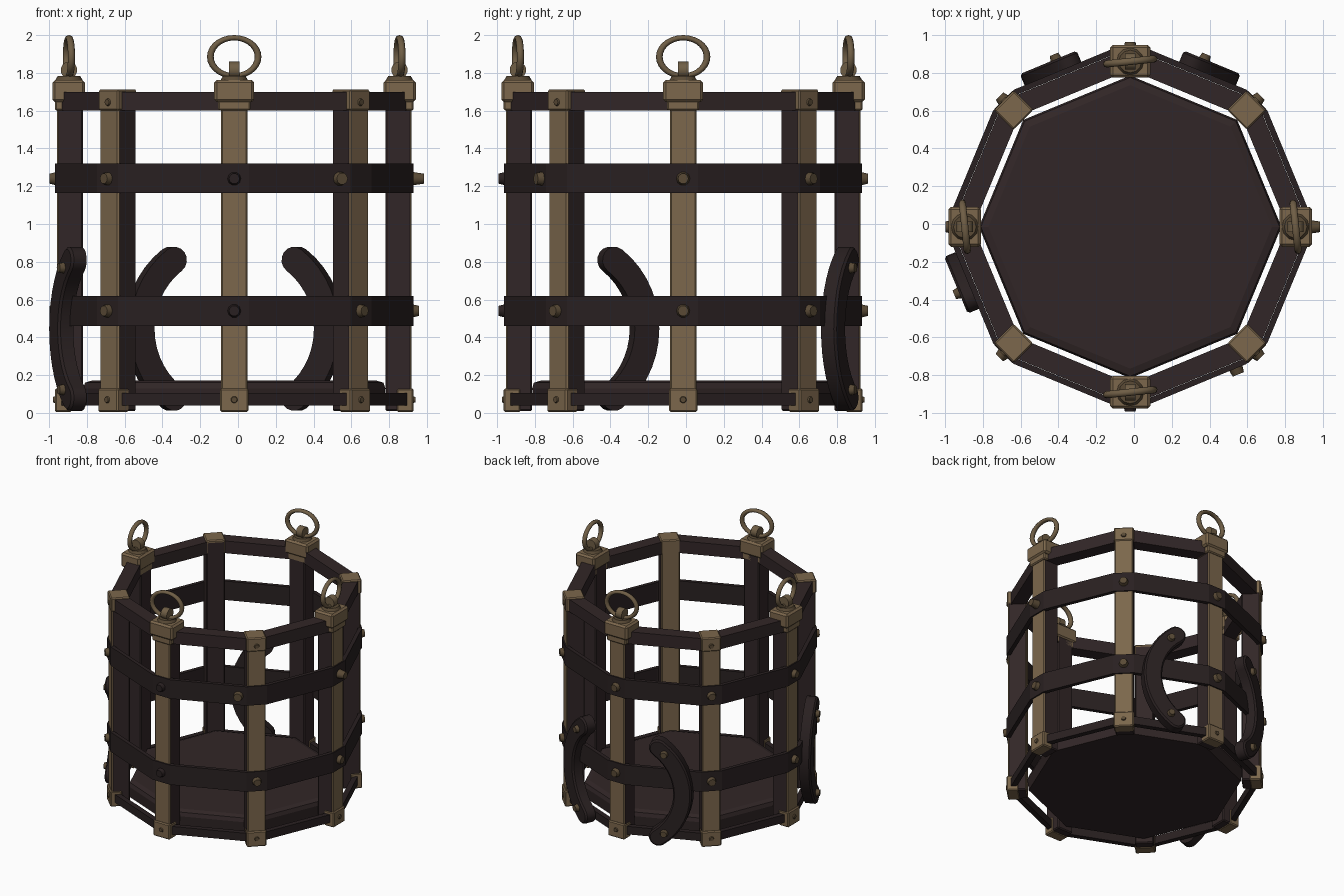
import bpy, bmesh, math
from mathutils import Matrix, Vector

if "Cube" in bpy.data.objects:
    bpy.data.objects.remove(bpy.data.objects["Cube"])

CENTRE = Matrix.Translation((-0.02, -0.015, 0))
POSTS = [k * math.pi / 4 for k in range(8)]


def material(name, rgb):
    m = bpy.data.materials.new(name)
    m.use_nodes = True
    m.diffuse_color = (*rgb, 1)
    m.node_tree.nodes["Principled BSDF"].inputs["Base Color"].default_value = (*rgb, 1)
    return m


BRASS = material("aged brass", (0.2, 0.135, 0.072))
BRONZE = material("dark bronze", (0.1, 0.068, 0.036))
RING = material("ring brass", (0.16, 0.112, 0.06))
IRON = material("dark iron", (0.022, 0.0145, 0.0148))
WOOD = material("dark wood", (0.031, 0.0195, 0.02))


def frame(angle):
    """Local frame of one side: x points outward, y along the side."""
    return CENTRE @ Matrix.Rotation(angle, 4, 'Z')


def finish(name, bm, mats, matrix, smooth=False, rule=None):
    bmesh.ops.recalc_face_normals(bm, faces=bm.faces)
    if rule:
        for f in bm.faces:
            f.material_index = rule(f)
    me = bpy.data.meshes.new(name)
    bm.to_mesh(me)
    bm.free()
    for m in mats:
        me.materials.append(m)
    ob = bpy.data.objects.new(name, me)
    bpy.context.collection.objects.link(ob)
    ob.matrix_world = matrix
    if smooth:
        bpy.ops.object.select_all(action='DESELECT')
        ob.select_set(True)
        bpy.context.view_layer.objects.active = ob
        bpy.ops.object.shade_smooth_by_angle(angle=math.radians(40))
    return ob


def box(name, x, width, z, mats, matrix, bevel=0.008, rule=None):
    bm = bmesh.new()
    size = (x[1] - x[0], width, z[1] - z[0])
    mid = Vector(((x[0] + x[1]) / 2, 0, (z[0] + z[1]) / 2))
    bmesh.ops.create_cube(bm, size=1, matrix=Matrix.Translation(mid) @ Matrix.Diagonal((*size, 1)))
    bmesh.ops.bevel(bm, geom=bm.edges[:], offset=bevel, segments=1, affect='EDGES')
    return finish(name, bm, mats, matrix, rule=rule)


def bolt(name, matrix, x, y, z, r, height, mat=BRONZE):
    """Rivet head pointing outward along local x."""
    bm = bmesh.new()
    turn = Matrix.Translation((x, y, z)) @ Matrix.Rotation(math.pi / 2, 4, 'Y')
    bmesh.ops.create_cone(bm, cap_ends=True, segments=10, radius1=r, radius2=r * 0.75,
                          depth=height, matrix=turn)
    finish(name, bm, [mat], matrix, smooth=True)


def hoop(name, outer, inner, z0, z1, flat, mat):
    """Eight-sided hoop whose corners are cut flat where it crosses the posts."""
    bm = bmesh.new()
    loops = []
    for r, z in ((outer, z0), (outer, z1), (inner, z1), (inner, z0)):
        loops.append([bm.verts.new(Matrix.Rotation(a, 3, 'Z') @ Vector((r, s * flat, z)))
                      for a in POSTS for s in (-1, 1)])
    n = len(loops[0])
    for j in range(4):
        a, b = loops[j], loops[(j + 1) % 4]
        for i in range(n):
            k = (i + 1) % n
            bm.faces.new((a[i], a[k], b[k], b[i]))
    finish(name, bm, [mat], CENTRE)


def curved_bar(name, angle, side):
    """Thick arc with rounded ends, bolted flat to the outside of one side."""
    R, half, w, mid_z = 0.45, math.radians(54), 0.07, 0.445
    cy = 0.16 - R
    pts = []
    steps = 14
    for i in range(steps + 1):
        t = -half + 2 * half * i / steps
        pts.append(((R + w) * math.cos(t), (R + w) * math.sin(t)))
    for end in (1, -1):
        ey, ez = R * math.cos(half), end * R * math.sin(half)
        for i in range(1, 8):
            t = end * half + math.pi * i / 8 if end > 0 else math.pi - half + math.pi * i / 8
            pts.append((ey + w * math.cos(t), ez + w * math.sin(t)))
        if end > 0:
            for i in range(steps + 1):
                t = half - 2 * half * i / steps
                pts.append(((R - w) * math.cos(t), (R - w) * math.sin(t)))
    bm = bmesh.new()
    face = bm.faces.new([bm.verts.new((0.885, side * (cy + y), mid_z + z)) for y, z in pts])
    new = bmesh.ops.extrude_face_region(bm, geom=[face])["geom"]
    bmesh.ops.translate(bm, verts=[v for v in new if isinstance(v, bmesh.types.BMVert)], vec=(0.085, 0, 0))
    rim = [e for e in bm.edges if all(v.co.x > 0.96 for v in e.verts)]
    bmesh.ops.bevel(bm, geom=rim, offset=0.012, segments=1, affect='EDGES')
    m = frame(angle)
    finish(name, bm, [IRON], m, smooth=True)
    for s in (-1, 1):
        bolt(name + "_bolt", m, 0.98, side * (cy + R * math.cos(0.8)), mid_z + s * R * math.sin(0.8),
             0.032, 0.035)


# Floor: thick eight-sided slab with a sloped lip
bm = bmesh.new()
layers = []
for r, z in ((0.79, 0.04), (0.8, 0.13), (0.79, 0.16), (0.75, 0.172)):
    layers.append([bm.verts.new((r * math.cos(a), r * math.sin(a), z)) for a in POSTS])
for low, high in zip(layers, layers[1:]):
    for i in range(8):
        k = (i + 1) % 8
        bm.faces.new((low[i], low[k], high[k], high[i]))
bm.faces.new(layers[0][::-1])
bm.faces.new(layers[-1])
finish("floor", bm, [WOOD], CENTRE)

# Rails and bands
hoop("top_rail", 0.925, 0.81, 1.60, 1.70, 0.05, WOOD)
hoop("bottom_rail", 0.925, 0.88, 0.04, 0.105, 0.05, IRON)
hoop("lower_band", 0.948, 0.915, 0.46, 0.62, 0.078, IRON)
hoop("upper_band", 0.948, 0.915, 1.165, 1.32, 0.078, IRON)

# Posts with brass outer faces, end caps and rivets
for k, a in enumerate(POSTS):
    m = frame(a)
    both_sides = k == 7
    box("post", (0.80, 0.938), 0.14, (0.01, 1.70), [WOOD, BRASS], m,
        rule=lambda f: int(f.normal.x > 0.5 or (both_sides and f.normal.x < -0.5)))
    box("foot_cap", (0.86, 0.95), 0.15, (0.005, 0.13), [BRASS], m)
    bolt("foot_rivet", m, 0.952, 0, 0.07, 0.02, 0.014)
    bolt("lower_band_bolt", m, 0.96, 0, 0.54, 0.037, 0.036, IRON if k == 6 else BRONZE)
    if k == 7:
        # One bolt sits beside its post on the neighbouring side
        bolt("upper_band_bolt", frame(math.radians(-67.5)), 0.91, 0.23, 1.24, 0.042, 0.06)
    else:
        bolt("upper_band_bolt", m, 0.975 if k == 0 else 0.96, 0, 1.24, 0.037,
             0.06 if k == 0 else 0.036, IRON if k == 6 else BRONZE)
    if k % 2:
        box("corner_cap", (0.80, 0.945), 0.148, (1.60, 1.712), [BRASS], m)
        bolt("cap_rivet", m, 0.947, 0, 1.645, 0.022, 0.014)
        continue

    # Lifting head: collar, block, eye and ring
    box("head_collar", (0.80, 0.95), 0.17, (1.60, 1.66), [BRASS], m)
    box("head_block", (0.79, 0.962), 0.212, (1.645, 1.762), [BRASS], m, bevel=0.014)
    bm = bmesh.new()
    bmesh.ops.create_cone(bm, cap_ends=True, segments=12, radius1=0.075, radius2=0.06, depth=0.025,
                          matrix=Matrix.Translation((0.875, 0, 1.77)))
    finish("eye_base", bm, [BRONZE], m, smooth=True)
    bm = bmesh.new()
    bmesh.ops.create_cone(bm, cap_ends=True, segments=14, radius1=0.044, radius2=0.044, depth=0.055,
                          matrix=Matrix.Translation((0.875, 0, 1.815)) @ Matrix.Rotation(math.pi / 2, 4, 'X'))
    finish("ring_eye", bm, [RING], m, smooth=True)
    tilt = m @ Matrix.Translation((0.875, 0, 1.885)) @ Matrix.Rotation(math.radians(6), 4, 'Z')
    bpy.ops.mesh.primitive_torus_add(major_segments=28, minor_segments=8, major_radius=1, minor_radius=0.14)
    ring = bpy.context.object
    ring.name = "lifting_ring"
    for v in ring.data.vertices:
        x, y, z = v.co
        v.co = (z * 0.135, y * 0.127, x * 0.101)
    ring.data.materials.append(RING)
    ring.matrix_world = tilt
    bpy.ops.object.shade_smooth_by_angle(angle=math.radians(60))

# Curved bars fixed to the outside
curved_bar("back_left_curved_bar", math.radians(67.5), -1)
curved_bar("back_right_curved_bar", math.radians(112.5), 1)
curved_bar("side_curved_bar", math.radians(202.5), -1)
